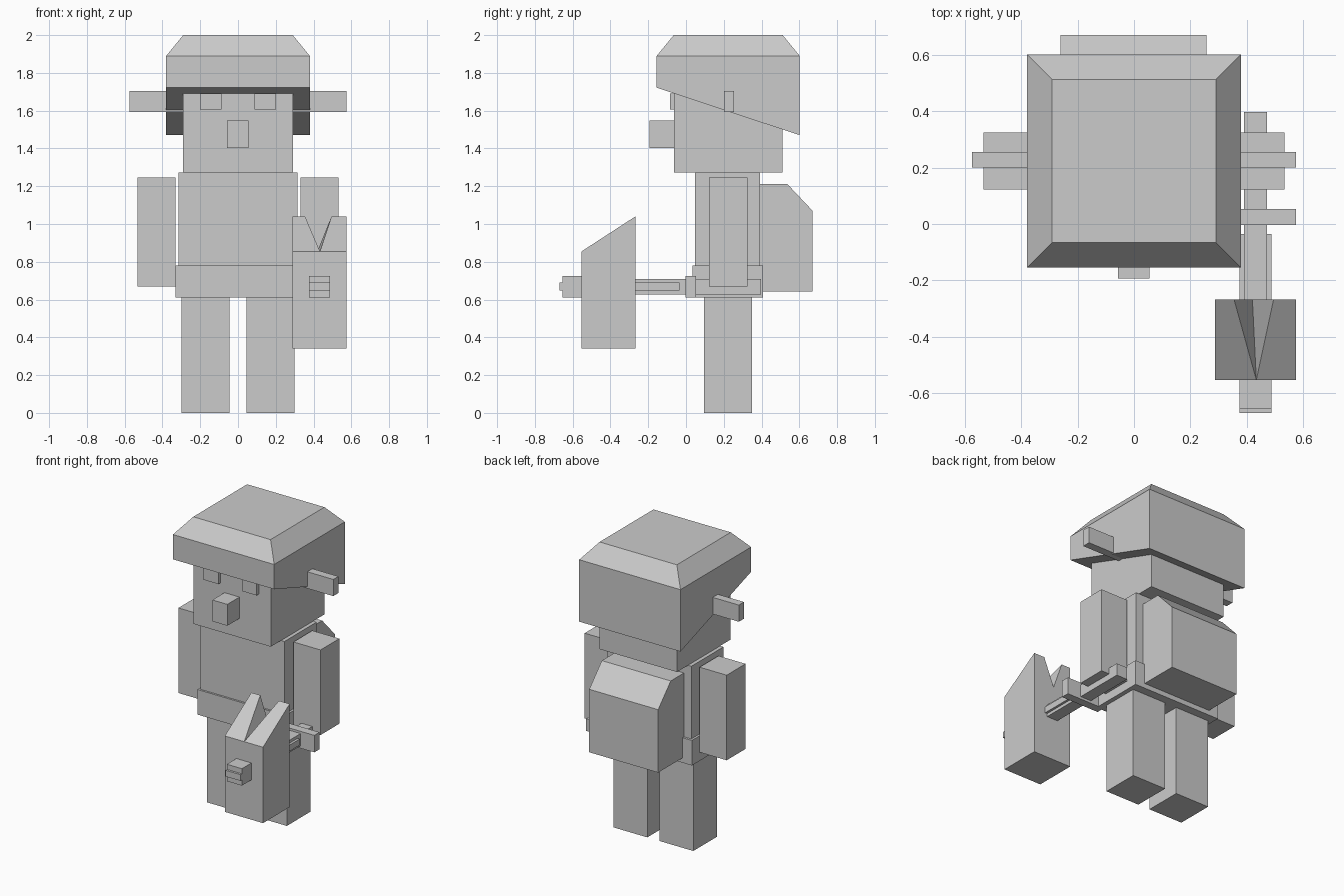
import bpy, bmesh

if "Cube" in bpy.data.objects:
    bpy.data.objects.remove(bpy.data.objects["Cube"])

grey = bpy.data.materials.new("light_grey")
grey.diffuse_color = (0.6, 0.6, 0.6, 1)
grey.use_nodes = True
grey.node_tree.nodes["Principled BSDF"].inputs["Base Color"].default_value = grey.diffuse_color


def finish(name, bm):
    bmesh.ops.recalc_face_normals(bm, faces=bm.faces[:])
    mesh = bpy.data.meshes.new(name)
    bm.to_mesh(mesh)
    bm.free()
    mesh.materials.append(grey)
    obj = bpy.data.objects.new(name, mesh)
    bpy.context.collection.objects.link(obj)
    return obj


def box(name, x, y, z):
    bm = bmesh.new()
    bmesh.ops.create_cube(bm, size=1)
    for v in bm.verts:
        for i, (a, b) in enumerate((x, y, z)):
            v.co[i] = b if v.co[i] > 0 else a
    return finish(name, bm)


def side_prism(name, profile, x0, x1):
    """Extrude a (y, z) profile along x."""
    bm = bmesh.new()
    face = bm.faces.new([bm.verts.new((x0, y, z)) for y, z in profile])
    ext = bmesh.ops.extrude_face_region(bm, geom=[face])
    for v in ext["geom"]:
        if isinstance(v, bmesh.types.BMVert):
            v.co.x = x1
    return finish(name, bm)


# Head and face
box("head", (-0.29, 0.29), (-0.063, 0.512), (1.273, 1.85))
box("nose", (-0.057, 0.055), (-0.193, -0.05), (1.402, 1.547))

# Hair: slanted lower rim, straight walls, tapered crown
bm = bmesh.new()
rings = []
for w, y0, y1, z0, z1 in ((0.38, -0.155, 0.602, 1.722, 1.47),
                          (0.38, -0.155, 0.602, 1.89, 1.89),
                          (0.29, -0.065, 0.512, 2.0, 2.0)):
    rings.append([bm.verts.new(c) for c in
                  ((-w, y0, z0), (w, y0, z0), (w, y1, z1), (-w, y1, z1))])
bm.faces.new(rings[0])
bm.faces.new(rings[2])
for low, high in zip(rings, rings[1:]):
    for i in range(4):
        j = (i + 1) % 4
        bm.faces.new((low[i], low[j], high[j], high[i]))
finish("hair", bm)

# Torso, belt and backpack
box("torso", (-0.315, 0.315), (0.048, 0.393), (0.7, 1.273))
box("belt", (-0.33, 0.33), (0.035, 0.408), (0.61, 0.78))
side_prism("backpack", [(0.385, 0.643), (0.67, 0.643), (0.67, 1.07),
                        (0.535, 1.213), (0.385, 1.213)], -0.26, 0.257)

# Paired parts on both sides
for side, s in (("right", -1), ("left", 1)):
    def pair(name, a, b, y, z):
        box(side + "_" + name, sorted((s * a, s * b)), y, z)
    pair("eye", 0.088, 0.2, (-0.085, -0.05), (1.605, 1.692))
    pair("ear", 0.25, 0.575, (0.2, 0.255), (1.592, 1.705))
    pair("arm", 0.33, 0.533, (0.123, 0.325), (0.668, 1.245))
    pair("leg", 0.045, 0.3, (0.095, 0.35), (0.0, 0.61))

# Held weapon: handle, guard, core rod and front knob
box("weapon_handle", (0.39, 0.472), (-0.3, 0.398), (0.627, 0.71))
box("weapon_guard", (0.29, 0.575), (-0.003, 0.053), (0.61, 0.725))
box("weapon_rod", (0.375, 0.488), (-0.67, -0.035), (0.648, 0.69))
box("weapon_knob", (0.375, 0.488), (-0.655, -0.54), (0.61, 0.725))

# Weapon blade: sloped top with a V notch widening towards the back
bm = bmesh.new()
yf, yb = -0.553, -0.268
fl, fr, fm = [bm.verts.new((x, yf, 0.855)) for x in (0.288, 0.575, 0.434)]
bl, br, nl, nr = [bm.verts.new((x, yb, 1.04)) for x in (0.288, 0.575, 0.355, 0.495)]
nm = bm.verts.new((0.42, yb, 0.855))
cfl, cfr = [bm.verts.new((x, yf, 0.34)) for x in (0.288, 0.575)]
cbl, cbr = [bm.verts.new((x, yb, 0.34)) for x in (0.288, 0.575)]
for f in ((cfl, cfr, fr, fm, fl), (cfl, cbl, cbr, cfr), (cfl, fl, bl, cbl),
          (cfr, cbr, br, fr), (fl, fm, nl, bl), (fm, fr, br, nr),
          (fm, nm, nl), (fm, nr, nm), (cbl, bl, nl, nm), (cbl, nm, cbr),
          (cbr, nm, nr, br)):
    bm.faces.new(f)
finish("weapon_blade", bm)
